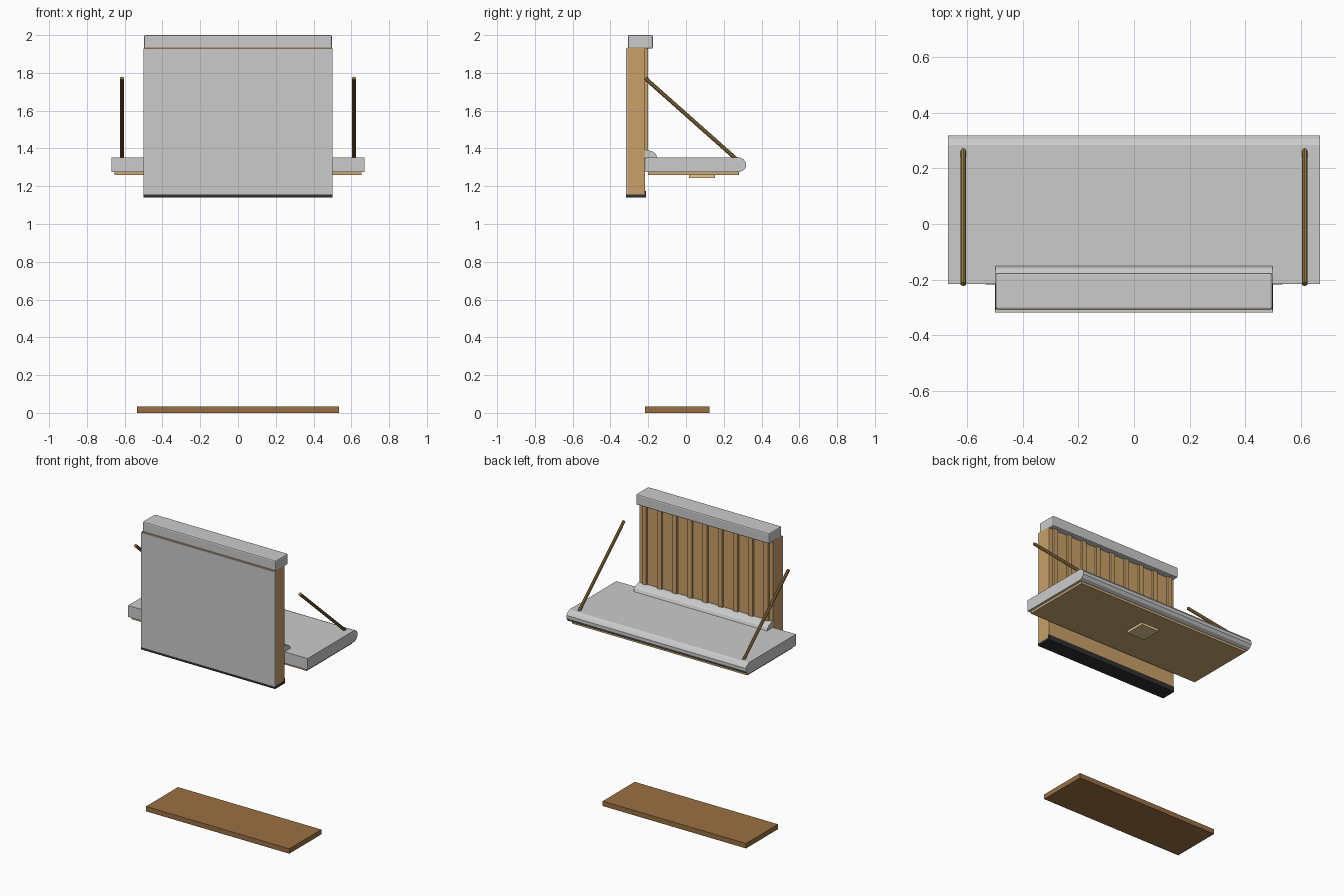
import bpy, bmesh
from mathutils import Vector

if "Cube" in bpy.data.objects:
    bpy.data.objects.remove(bpy.data.objects["Cube"])


def material(name, r, g, b):
    m = bpy.data.materials.new(name)
    m.diffuse_color = (r, g, b, 1)
    m.use_nodes = True
    m.node_tree.nodes["Principled BSDF"].inputs["Base Color"].default_value = m.diffuse_color
    return m


WOOD = material("wood", 0.58, 0.35, 0.14)
DARK_WOOD = material("dark_wood", 0.32, 0.16, 0.055)
TAN = material("tan", 0.60, 0.40, 0.18)
PALE = material("pale_wood", 0.80, 0.60, 0.30)
BRASS = material("brass", 0.32, 0.20, 0.06)
BLACK = material("black", 0.03, 0.03, 0.03)


def add_object(name, bm, mat=None):
    bmesh.ops.recalc_face_normals(bm, faces=bm.faces)
    me = bpy.data.meshes.new(name)
    bm.to_mesh(me)
    bm.free()
    ob = bpy.data.objects.new(name, me)
    bpy.context.collection.objects.link(ob)
    if mat:
        me.materials.append(mat)
    return ob


def box(name, x, y, z, mat=None, bevel=0):
    """Box from (min, max) ranges on each axis."""
    bm = bmesh.new()
    bmesh.ops.create_cube(bm, size=1)
    for v in bm.verts:
        v.co = [r[0] if c < 0 else r[1] for c, r in zip(v.co, (x, y, z))]
    ob = add_object(name, bm, mat)
    if bevel:
        mod = ob.modifiers.new("bevel", 'BEVEL')
        mod.width, mod.segments = bevel, 2
    return ob


def extrude_x(name, profile, half, mat=None):
    """Extrude a (y, z) profile from -half to +half along x."""
    bm = bmesh.new()
    face = bm.faces.new([bm.verts.new((-half, y, z)) for y, z in profile])
    new = bmesh.ops.extrude_face_region(bm, geom=[face])["geom"]
    bmesh.ops.translate(bm, vec=(2 * half, 0, 0),
                        verts=[v for v in new if isinstance(v, bmesh.types.BMVert)])
    return add_object(name, bm, mat)


def rod(name, a, b, radius, mat):
    a, b = Vector(a), Vector(b)
    bm = bmesh.new()
    bmesh.ops.create_cone(bm, cap_ends=True, segments=10, radius1=radius,
                          radius2=radius, depth=(b - a).length)
    bm.transform((b - a).to_track_quat('Z', 'Y').to_matrix().to_4x4())
    bmesh.ops.translate(bm, vec=(a + b) / 2, verts=bm.verts)
    return add_object(name, bm, mat)


# Upright panel: wooden core, grey front sheet, black bottom trim, rounded cap
box("panel_core", (-0.498, 0.498), (-0.31, -0.216), (1.155, 1.935), WOOD)
box("front_sheet", (-0.5, 0.5), (-0.318, -0.31), (1.155, 1.93))
box("bottom_trim", (-0.5, 0.5), (-0.318, -0.216), (1.14, 1.155), BLACK)
box("bottom_trim_lip", (-0.5, 0.5), (-0.22, -0.213), (1.14, 1.175), BLACK)
box("panel_cap", (-0.498, 0.498), (-0.308, -0.176), (1.928, 2.0), bevel=0.008)

# Vertical battens on the back of the panel
for i in range(9):
    cx = -0.455 + i * 0.91 / 8
    box(f"batten_{i + 1}", (cx - 0.016, cx + 0.016), (-0.217, -0.201), (1.345, 1.93), WOOD)

# Shelf with rounded outer edge, and the raised strip at its inner edge
extrude_x("shelf", [(-0.215, 1.275), (0.285, 1.275), (0.305, 1.284), (0.318, 1.302),
                    (0.318, 1.324), (0.305, 1.342), (0.285, 1.352), (-0.215, 1.352)], 0.67)
extrude_x("shelf_upstand", [(-0.216, 1.35), (-0.151, 1.35), (-0.16, 1.37),
                            (-0.172, 1.381), (-0.2, 1.392), (-0.216, 1.392)], 0.498)

# Board and small plate under the shelf
box("shelf_underboard", (-0.654, 0.654), (-0.202, 0.28), (1.259, 1.276), TAN)
box("underside_plate", (-0.067, 0.067), (0.017, 0.154), (1.243, 1.26), PALE)

# Slanted supports at both ends
for side, sx in (("left", -1), ("right", 1)):
    rod(f"support_rod_{side}", (sx * 0.614, -0.216, 1.772), (sx * 0.614, 0.265, 1.345),
        0.0105, BRASS)

# Board on the ground
box("ground_board", (-0.535, 0.535), (-0.217, 0.124), (0, 0.033), DARK_WOOD)
